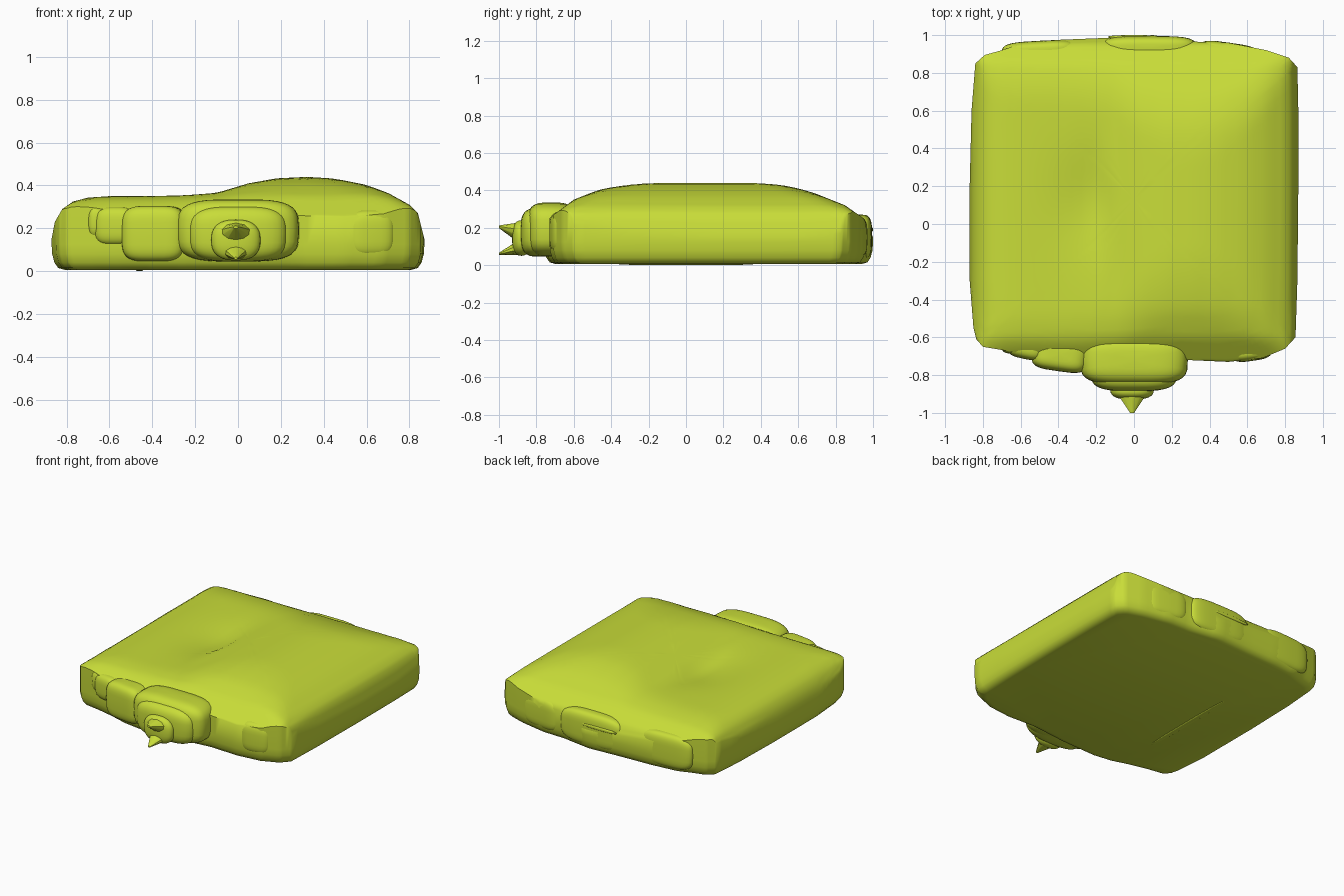
import bpy, bmesh, math
from mathutils import Matrix

if "Cube" in bpy.data.objects:
    bpy.data.objects.remove(bpy.data.objects["Cube"])

mat = bpy.data.materials.new("lime")
mat.diffuse_color = (0.58, 0.72, 0.04, 1)
mat.use_nodes = True
mat.node_tree.nodes["Principled BSDF"].inputs["Base Color"].default_value = mat.diffuse_color


def finish(bm, name, angle=40):
    bmesh.ops.recalc_face_normals(bm, faces=bm.faces)
    me = bpy.data.meshes.new(name)
    bm.to_mesh(me)
    bm.free()
    ob = bpy.data.objects.new(name, me)
    bpy.context.collection.objects.link(ob)
    me.materials.append(mat)
    bpy.ops.object.select_all(action='DESELECT')
    ob.select_set(True)
    bpy.context.view_layer.objects.active = ob
    bpy.ops.object.shade_smooth_by_angle(angle=math.radians(angle))
    return ob


def interp(table, v):
    for (a, p), (b, q) in zip(table, table[1:]):
        if v <= b:
            return p + (q - p) * max(0, (v - a) / (b - a))
    return table[-1][1]


# Height profiles across the width and along the depth
HX = [(-.87, .15), (-.855, .23), (-.82, .29), (-.77, .325), (-.7, .343), (-.6, .35),
      (-.4, .35), (-.25, .355), (-.1, .365), (.05, .41), (.18, .433), (.32, .44),
      (.45, .432), (.6, .402), (.7, .365), (.8, .31), (.84, .27), (.87, .15)]
HY = [(-.8, .18), (-.72, .26), (-.6, .35), (-.45, .41), (-.3, .45), (-.1, .5),
      (.3, .5), (.5, .45), (.7, .38), (.85, .32), (.95, .25), (1.0, .15)]


def height(x, y):
    a, b = interp(HX, x), interp(HY, y)
    k = .06
    h = max(k - abs(a - b), 0) / k
    z = min(a, b) - h * h * k / 4
    # shallow hollow with a steep right-hand wall
    w = .06 if x > -.2 else .2
    z -= .04 * math.exp(-((x + .2) / w) ** 2 - ((y - .12) / .27) ** 2)
    return z


# Footprint of the body, counter-clockwise
OUT = [(-.80, -.65), (-.68, -.67), (-.55, -.70), (-.42, -.74), (-.28, -.76), (0, -.75),
       (.28, -.72), (.5, -.73), (.68, -.71), (.8, -.66), (.855, -.6), (.865, -.3),
       (.87, .2), (.87, .6), (.865, .83), (.82, .88), (.7, .92), (.5, .96), (.33, .965),
       (.1, 1.0), (-.15, .985), (-.4, .975), (-.6, .955), (-.7, .92), (-.79, .895),
       (-.84, .85), (-.86, .6), (-.87, .2), (-.87, -.3), (-.85, -.55), (-.835, -.61)]
N = 5
outline = [(p[0] + (q[0] - p[0]) * i / N, p[1] + (q[1] - p[1]) * i / N)
           for p, q in zip(OUT, OUT[1:] + OUT[:1]) for i in range(N)]

# Body: concentric rings from the flat underside up over the rim to the crown
levels = [(.93, .006), (.965, .015), (.985, .04), (.997, .08), (1.0, .125)]
tops = [1.0, .99, .98, .965, .945, .92, .89, .86, .82, .78, .73, .68, .62, .56,
        .5, .44, .38, .32, .26, .2, .14, .08]
cx, cy = 0, .13
bm = bmesh.new()
rings = []
for s, z in levels + [(s, None) for s in tops]:
    ring = []
    for px, py in outline:
        x, y = cx + s * (px - cx), cy + s * (py - cy)
        ring.append(bm.verts.new((x, y, height(x, y) if z is None else z)))
    rings.append(ring)
for a, b in zip(rings, rings[1:]):
    for i in range(len(a)):
        j = (i + 1) % len(a)
        bm.faces.new((a[i], a[j], b[j], b[i]))
bm.faces.new(rings[0][::-1])
tip = bm.verts.new((cx, cy, height(cx, cy)))
for i in range(len(outline)):
    bm.faces.new((rings[-1][i], rings[-1][(i + 1) % len(outline)], tip))
finish(bm, "cushion_body", 50)


def lump(name, c, r, e=.5, rz=0):
    """Rounded box made by squaring off a sphere."""
    bm = bmesh.new()
    bmesh.ops.create_uvsphere(bm, u_segments=32, v_segments=20, radius=1)
    for v in bm.verts:
        z = max(-1, min(1, v.co.z))
        ring = math.sqrt(max(0, 1 - z * z))
        a = math.atan2(v.co.y, v.co.x)
        f = lambda t: math.copysign(abs(t) ** e, t)
        v.co = (r[0] * f(ring) * f(math.cos(a)), r[1] * f(ring) * f(math.sin(a)), r[2] * f(z))
    bm.transform(Matrix.Translation(c) @ Matrix.Rotation(math.radians(rz), 4, 'Z'))
    finish(bm, name)


# Snout and the folds along the front edge
lump("snout", (0, -.72, .19), (.285, .13, .145), .55)
lump("snout_front", (0, -.78, .175), (.23, .105, .13), .6)
lump("front_fold_inner", (-.39, -.69, .175), (.15, .09, .13), .5, -8)
lump("front_fold_middle", (-.57, -.65, .21), (.1, .065, .09), .6, -12)
lump("front_fold_outer", (-.655, -.625, .23), (.05, .06, .08), .7)
lump("front_fold_right", (.62, -.665, .175), (.11, .06, .11), .6, 8)

# Low folds along the back edge
lump("back_fold_left", (-.5, .91, .15), (.2, .06, .12), .55, 3)
lump("back_fold_middle", (.08, .93, .15), (.25, .065, .12), .55)
lump("back_fold_right", (.5, .9, .15), (.16, .06, .11), .55, -8)
lump("back_fin", (0, .99, .19), (.14, .01, .012), .8)

# Seam ridge on the underside
lump("underside_ridge", (-.46, 0, .008), (.018, .37, .008), .7)


def beak(name, z0, tip_z, r, h):
    bm = bmesh.new()
    bmesh.ops.create_cone(bm, cap_ends=True, segments=10, radius1=1, radius2=.12, depth=1)
    for v in bm.verts:
        t = v.co.z + .5
        v.co = (-.01 + v.co.x * r, -.88 - .12 * t, z0 + (tip_z - z0) * t + v.co.y * h)
    finish(bm, name)


# Open beak
lump("beak_base", (-.01, -.88, .145), (.115, .05, .095), .8)
beak("upper_beak", .17, .205, .095, .06)
beak("lower_beak", .1, .06, .07, .045)
